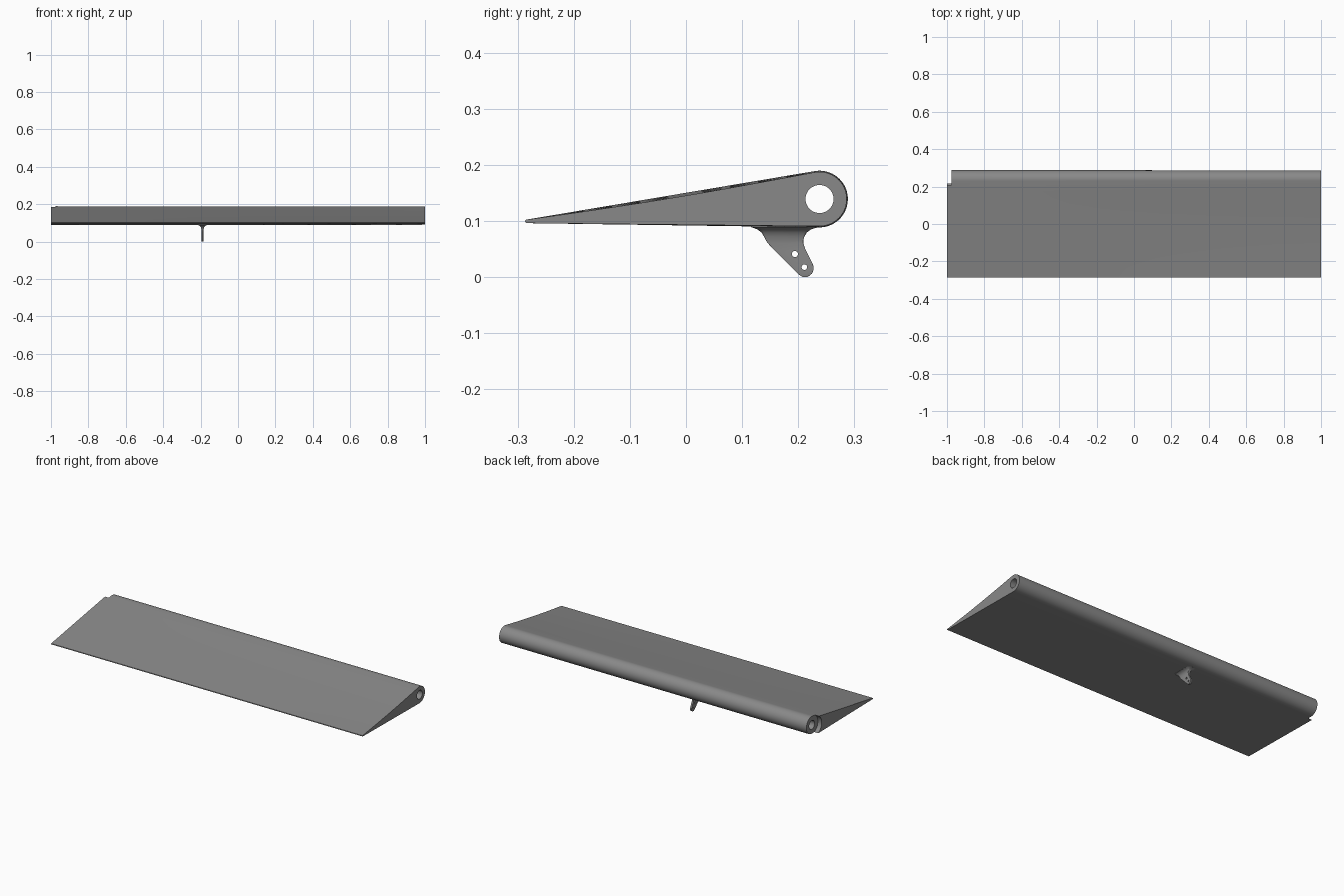
import bpy, bmesh, math
from mathutils import Matrix

if "Cube" in bpy.data.objects:
    bpy.data.objects.remove(bpy.data.objects["Cube"])

grey = bpy.data.materials.new("painted_grey")
grey.diffuse_color = (0.25, 0.25, 0.25, 1)
grey.use_nodes = True
grey.node_tree.nodes["Principled BSDF"].inputs["Base Color"].default_value = grey.diffuse_color

AXIS_Y, AXIS_Z = 0.238, 0.139      # hinge tube axis


def loft(name, rings):
    """Skin a list of equal-length closed rings and cap both ends."""
    bm = bmesh.new()
    rows = [[bm.verts.new(p) for p in r] for r in rings]
    n = len(rows[0])
    for a, b in zip(rows, rows[1:]):
        for i in range(n):
            j = (i + 1) % n
            bm.faces.new((a[i], a[j], b[j], b[i]))
    bm.faces.new(rows[0])
    bm.faces.new(rows[-1])
    bmesh.ops.recalc_face_normals(bm, faces=bm.faces)
    me = bpy.data.meshes.new(name)
    bm.to_mesh(me)
    bm.free()
    ob = bpy.data.objects.new(name, me)
    me.materials.append(grey)
    bpy.context.collection.objects.link(ob)
    return ob


def cut(ob, x0, x1, y, z, r, sides=48):
    """Subtract a cylinder running along x."""
    ring = lambda x: [(x, y + r * math.cos(2 * math.pi * i / sides),
                       z + r * math.sin(2 * math.pi * i / sides)) for i in range(sides)]
    cutter = loft("cutter", [ring(x0), ring(x1)])
    cutter.hide_render = True
    mod = ob.modifiers.new("cut", 'BOOLEAN')
    mod.operation, mod.solver, mod.object = 'DIFFERENCE', 'EXACT', cutter
    bpy.context.view_layer.objects.active = ob
    bpy.ops.object.modifier_apply(modifier=mod.name)
    bpy.data.objects.remove(cutter)


def smooth(ob):
    bpy.ops.object.select_all(action='DESELECT')
    ob.select_set(True)
    bpy.context.view_layer.objects.active = ob
    bpy.ops.object.shade_smooth_by_angle(angle=math.radians(30))


# Flap: wedge section with a round nose, slightly slimmer and hollower at +x
def flap_section(x):
    t = (x + 1) / 2
    r = 0.0505 - 0.002 * t
    pts = [(x, -0.284, 0.096), (x, -0.287, 0.0985), (x, -0.286, 0.102)]
    a0, a1, n = math.radians(99), math.radians(-91), 32
    ty, tz = AXIS_Y + r * math.cos(a0), AXIS_Z + r * math.sin(a0)
    for i in range(1, 10):
        u = i / 10
        sag = 0.004 * t * math.sin(math.pi * u)
        pts.append((x, -0.286 + u * (ty + 0.286), 0.102 + u * (tz - 0.102) - sag))
    for i in range(n + 1):
        a = a0 + (a1 - a0) * i / n
        pts.append((x, AXIS_Y + r * math.cos(a), AXIS_Z + r * math.sin(a)))
    return pts


flap = loft("flap", [flap_section(-1 + i / 4) for i in range(9)])
cut(flap, -1.1, -0.975, AXIS_Y, AXIS_Z, 0.055)     # nose notch at the -x end
cut(flap, -1.2, 1.2, AXIS_Y, AXIS_Z, 0.025)        # hinge tube bore
smooth(flap)


# Control horn: thin plate flaring into the underside (z, y0, y1, half thickness)
def horn_ring(z, y0, y1, h):
    c = max(0.0004, (h - 0.005) * 0.9)
    pts = []
    for k, (sx, sy) in enumerate(((1, 1), (-1, 1), (-1, -1), (1, -1))):
        cx = -0.19 + sx * (h - c)
        cy = (y1 - c) if sy > 0 else (y0 + c)
        for i in range(6):
            a = math.pi / 2 * (k + i / 5)
            pts.append((cx + c * math.cos(a), cy + c * math.sin(a), z))
    return pts


levels = [(0.000, 0.209, 0.215, 0.005), (0.002, 0.2045, 0.2195, 0.005),
          (0.006, 0.199, 0.2245, 0.005), (0.012, 0.193, 0.227, 0.005),
          (0.018, 0.187, 0.2275, 0.005), (0.024, 0.181, 0.2255, 0.005),
          (0.050, 0.1555, 0.2125, 0.005), (0.060, 0.146, 0.209, 0.005),
          (0.066, 0.142, 0.209, 0.0055), (0.072, 0.139, 0.211, 0.007),
          (0.079, 0.135, 0.215, 0.0095), (0.085, 0.127, 0.223, 0.015),
          (0.089, 0.116, 0.236, 0.024), (0.092, 0.116, 0.236, 0.024)]
horn = loft("control_horn", [horn_ring(*l) for l in levels])
for y, z, r in ((0.194, 0.041, 0.0055), (0.211, 0.0175, 0.005)):
    cut(horn, -0.25, -0.13, y, z, r, 24)           # linkage pin holes
smooth(horn)
